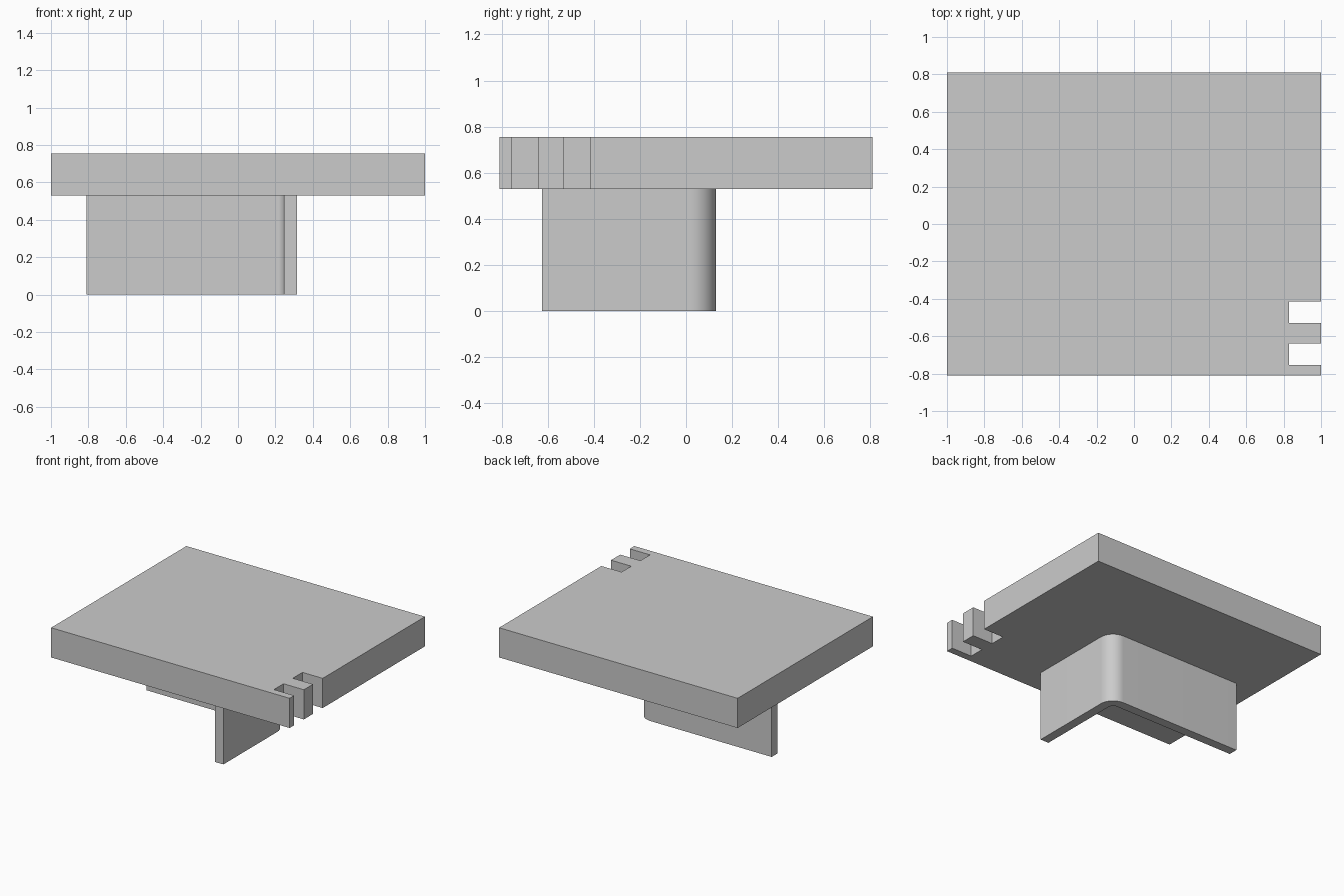
import bpy, bmesh
from math import pi, sin, cos

cube = bpy.data.objects.get("Cube")
if cube:
    bpy.data.objects.remove(cube, do_unlink=True)

GREY = (0.6, 0.6, 0.6, 1)
grey = bpy.data.materials.new("plain grey")
grey.use_nodes = True
grey.diffuse_color = GREY
grey.node_tree.nodes["Principled BSDF"].inputs["Base Color"].default_value = GREY


def extrude_outline(name, outline, bottom, top):
    """Solid made by raising a flat xy outline from bottom to top."""
    bm = bmesh.new()
    face = bm.faces.new([bm.verts.new((x, y, bottom)) for x, y in outline])
    raised = bmesh.ops.extrude_face_region(bm, geom=[face])["geom"]
    verts = [v for v in raised if isinstance(v, bmesh.types.BMVert)]
    bmesh.ops.translate(bm, verts=verts, vec=(0, 0, top - bottom))
    bmesh.ops.recalc_face_normals(bm, faces=bm.faces)
    mesh = bpy.data.meshes.new(name)
    bm.to_mesh(mesh)
    bm.free()
    mesh.materials.append(grey)
    obj = bpy.data.objects.new(name, mesh)
    bpy.context.collection.objects.link(obj)
    return obj


def arc(cx, cy, radius, steps=16):
    """Quarter circle from the +x direction to the +y direction."""
    angles = [pi / 2 * i / steps for i in range(steps + 1)]
    return [(cx + radius * cos(a), cy + radius * sin(a)) for a in angles]


# Flat slab with two slots cut into its left edge near the front
half_x, half_y, slot_x = 1.0, 0.81, 0.83
slab = [(-half_x, half_y), (-half_x, -half_y), (half_x, -half_y)]
for near, far in ((-0.755, -0.64), (-0.53, -0.414)):
    slab += [(half_x, near), (slot_x, near), (slot_x, far), (half_x, far)]
slab.append((half_x, half_y))
extrude_outline("top_slab", slab, 0.53, 0.755)

# L-shaped wall under the slab, with a rounded corner
outer_x, outer_y, wall, radius = 0.315, 0.13, 0.07, 0.11
end_x, end_y = -0.81, -0.625
cx, cy = outer_x - radius, outer_y - radius
profile = [(outer_x, end_y)] + arc(cx, cy, radius) + [(end_x, outer_y)]
profile += [(end_x, outer_y - wall)] + arc(cx, cy, radius - wall)[::-1]
profile.append((outer_x - wall, end_y))
support = extrude_outline("corner_wall", profile, 0, 0.53)

# Smooth the rounded corner, keep the other edges sharp
bpy.ops.object.select_all(action="DESELECT")
support.select_set(True)
bpy.context.view_layer.objects.active = support
bpy.ops.object.shade_smooth_by_angle(angle=pi / 6)
